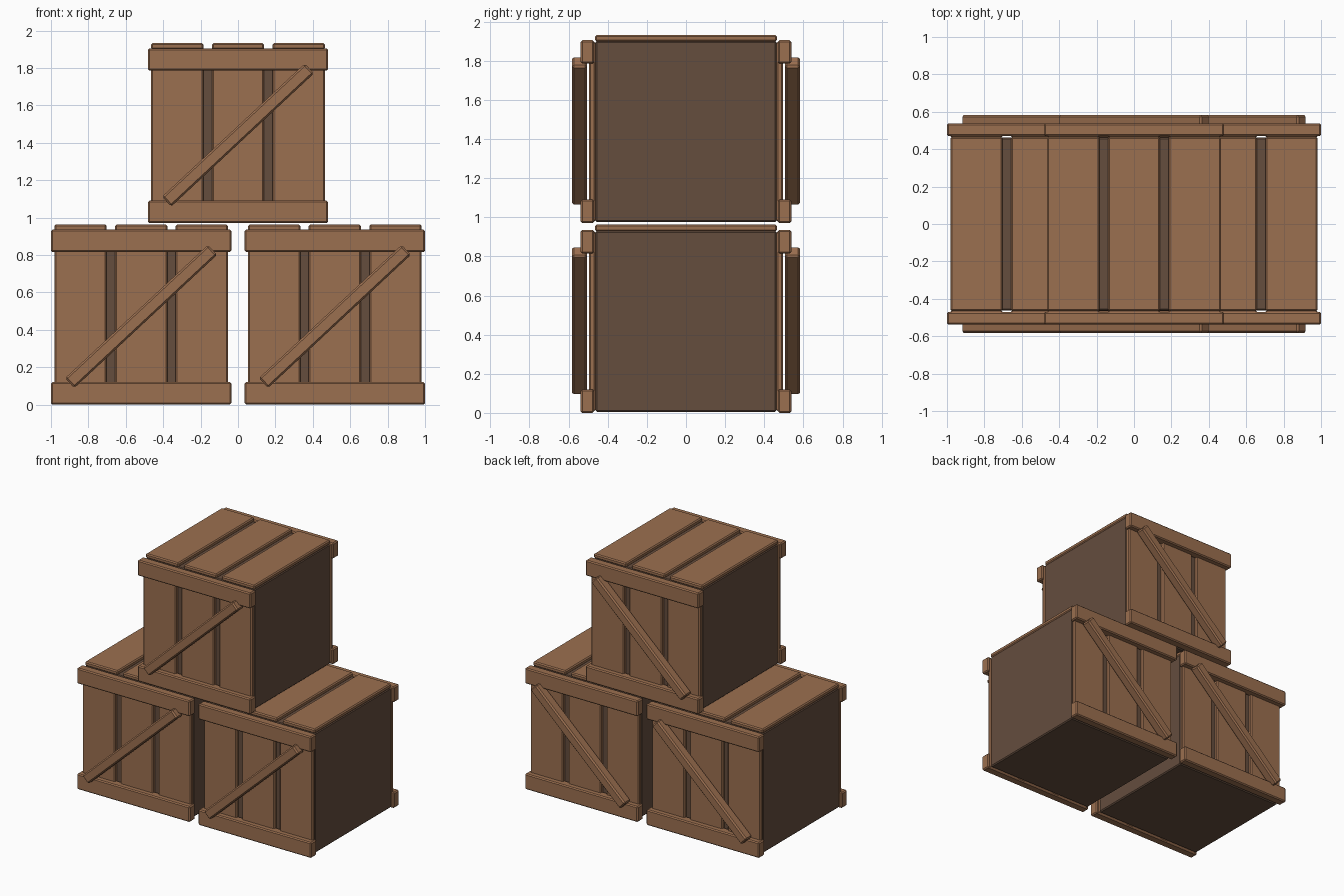
import bpy, math

if "Cube" in bpy.data.objects:
    bpy.data.objects.remove(bpy.data.objects["Cube"])


def material(name, color):
    m = bpy.data.materials.new(name)
    m.diffuse_color = color
    m.use_nodes = True
    m.node_tree.nodes["Principled BSDF"].inputs["Base Color"].default_value = m.diffuse_color
    return m


wood = material("wood", (0.33, 0.16, 0.08, 1))
dark_wood = material("dark_wood", (0.13, 0.075, 0.048, 1))


def block(name, center, size, mat=wood, angle=0.0, bevel=0.008):
    bpy.ops.mesh.primitive_cube_add(size=1, location=center)
    ob = bpy.context.object
    ob.name = name
    ob.scale = size
    bpy.ops.object.transform_apply(location=False, rotation=False, scale=True)
    ob.rotation_euler = (0, -angle, 0)
    ob.data.materials.append(mat)
    mod = ob.modifiers.new("bevel", 'BEVEL')
    mod.width = bevel
    mod.segments = 1
    return ob


def crate(label, x, z):
    # dark inner box
    block(f"{label}_box", (x, 0, z + 0.47), (0.926, 0.926, 0.926), dark_wood)
    # lid planks
    for i in (-1, 0, 1):
        block(f"{label}_lid_plank", (x + i * 0.324, 0, z + 0.947),
              (0.28, 0.93, 0.034))
    for side in (-1, 1):
        # face planks
        for i in (-1, 0, 1):
            block(f"{label}_face_plank", (x + i * 0.324, side * 0.479, z + 0.47),
                  (0.28, 0.034, 0.92))
        # bottom and top rails
        for h in (0.062, 0.877):
            block(f"{label}_rail", (x, side * 0.504, z + h), (0.964, 0.068, 0.12))
        # diagonal brace, leaning the same way on both faces
        block(f"{label}_brace", (x, side * 0.545, z + 0.473),
              (1.044, 0.076, 0.072), angle=math.radians(43), bevel=0.01)


crate("left_crate", -0.518, -0.002)
crate("right_crate", 0.518, -0.002)
crate("top_crate", 0, 0.968)
